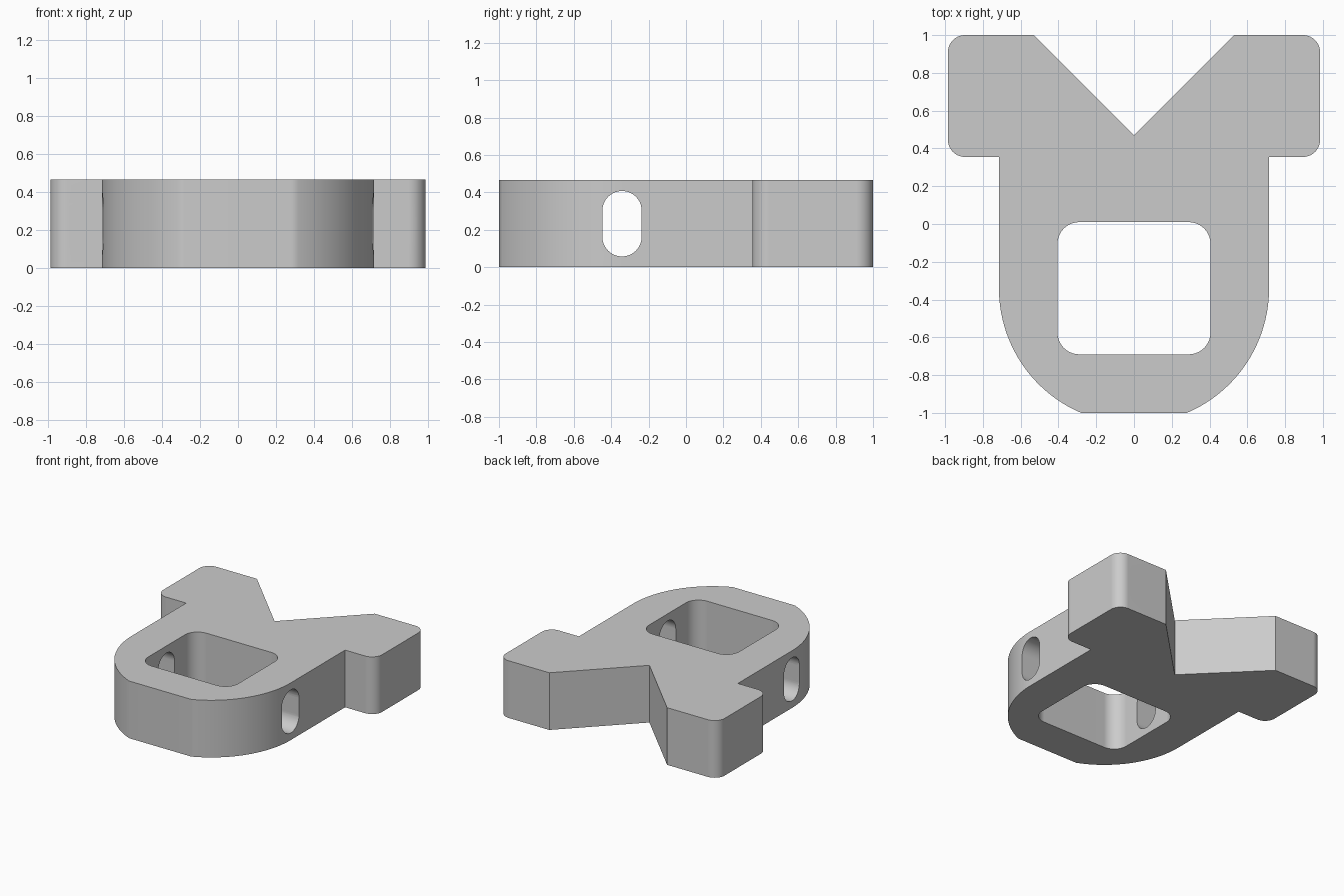
import bpy
import bmesh
from math import pi, cos, sin, radians, atan2
from mathutils import Matrix, Vector

HEIGHT = 0.465
MID = HEIGHT / 2
BOLT_X = 0.755
EAR_FRONT = 0.355

old = bpy.data.objects.get("Cube")
if old:
    bpy.data.objects.remove(old, do_unlink=True)

grey = bpy.data.materials.new("light grey plastic")
grey.use_nodes = True
grey.diffuse_color = (0.6, 0.6, 0.6, 1)
grey.node_tree.nodes["Principled BSDF"].inputs["Base Color"].default_value = (0.6, 0.6, 0.6, 1)


def arc(cx, cy, r, start, end, steps=10):
    """Points on an arc, angles in degrees."""
    angles = [radians(start + (end - start) * i / steps) for i in range(steps + 1)]
    return [(cx + r * cos(a), cy + r * sin(a)) for a in angles]


def rounded_rect(cx, cy, w, h, r):
    points = []
    for sx, sy, start in ((1, 1, 0), (-1, 1, 90), (-1, -1, 180), (1, -1, 270)):
        points += arc(cx + sx * (w / 2 - r), cy + sy * (h / 2 - r), r, start, start + 90)
    return points


def prism(name, points, depth, matrix=Matrix()):
    """Extrude a flat outline along its local z, then place it."""
    bm = bmesh.new()
    face = bm.faces.new([bm.verts.new((x, y, 0)) for x, y in points])
    top = bmesh.ops.extrude_face_region(bm, geom=[face])["geom"]
    verts = [v for v in top if isinstance(v, bmesh.types.BMVert)]
    bmesh.ops.translate(bm, verts=verts, vec=(0, 0, depth))
    bmesh.ops.recalc_face_normals(bm, faces=bm.faces)
    bm.transform(matrix)
    mesh = bpy.data.meshes.new(name)
    bm.to_mesh(mesh)
    bm.free()
    obj = bpy.data.objects.new(name, mesh)
    bpy.context.collection.objects.link(obj)
    mesh.materials.append(grey)
    return obj


# Plate outline: right half from the front edge round to the back notch
chord = (0.28, -1.0)
nose_y, nose_r = -0.342, 0.715
start = atan2(chord[1] - nose_y, chord[0]) * 180 / pi
half = arc(0, nose_y, nose_r, start, 0, 20)
half += [(nose_r, EAR_FRONT)]
half += arc(0.895, EAR_FRONT + 0.09, 0.09, -90, 0)
half += arc(0.895, 0.91, 0.09, 0, 90)
half += [(0.53, 1.0)]
outline = half + [(0, 0.47)] + [(-x, y) for x, y in reversed(half)]
bracket = prism("bracket_body", outline, HEIGHT)

# Central window
cutters = [prism("window_cutter", rounded_rect(0, -0.34, 0.81, 0.70, 0.115), 1,
                 Matrix.Translation((0, 0, -0.3)))]

# Strap slot through both side walls (outline in y and z, depth along x)
along_x = Matrix(((0, 0, 1, 0), (1, 0, 0, 0), (0, 1, 0, 0), (0, 0, 0, 1)))
cutters.append(prism("strap_slot_cutter", rounded_rect(-0.342, MID, 0.21, 0.35, 0.1049), 3,
                     Matrix.Translation((-1.5, 0, 0)) @ along_x))

# Bolt channels and hexagonal nut pockets (outline in x and z, depth along y)
along_y = Matrix(((1, 0, 0, 0), (0, 0, 1, 0), (0, 1, 0, 0), (0, 0, 0, 1)))
for side, sx in (("left", 1), ("right", -1)):
    at = Vector((sx * BOLT_X, 0, MID))
    circle = arc(0, 0, 0.1, 0, 360, 40)[:-1]
    hexagon = arc(0, 0, 0.197, 0, 360, 6)[:-1]
    cutters.append(prism(side + "_bolt_cutter", circle, 2,
                         Matrix.Translation(at + Vector((0, -0.46, 0))) @ along_y))
    cutters.append(prism(side + "_nut_cutter", hexagon, 0.135,
                         Matrix.Translation(at + Vector((0, EAR_FRONT - 0.005, 0))) @ along_y))

# Cut everything out of the body
bpy.context.view_layer.objects.active = bracket
for cutter in cutters:
    cutter.hide_render = True
    mod = bracket.modifiers.new(cutter.name, "BOOLEAN")
    mod.operation = "DIFFERENCE"
    mod.solver = "EXACT"
    mod.object = cutter
    bpy.ops.object.modifier_apply(modifier=mod.name)
    bpy.data.objects.remove(cutter, do_unlink=True)

# Smooth the rounded walls, keep the edges crisp
bpy.ops.object.select_all(action="DESELECT")
bracket.select_set(True)
bpy.ops.object.shade_smooth_by_angle(angle=radians(25))
weighted = bracket.modifiers.new("flat_face_normals", "WEIGHTED_NORMAL")
weighted.keep_sharp = True
